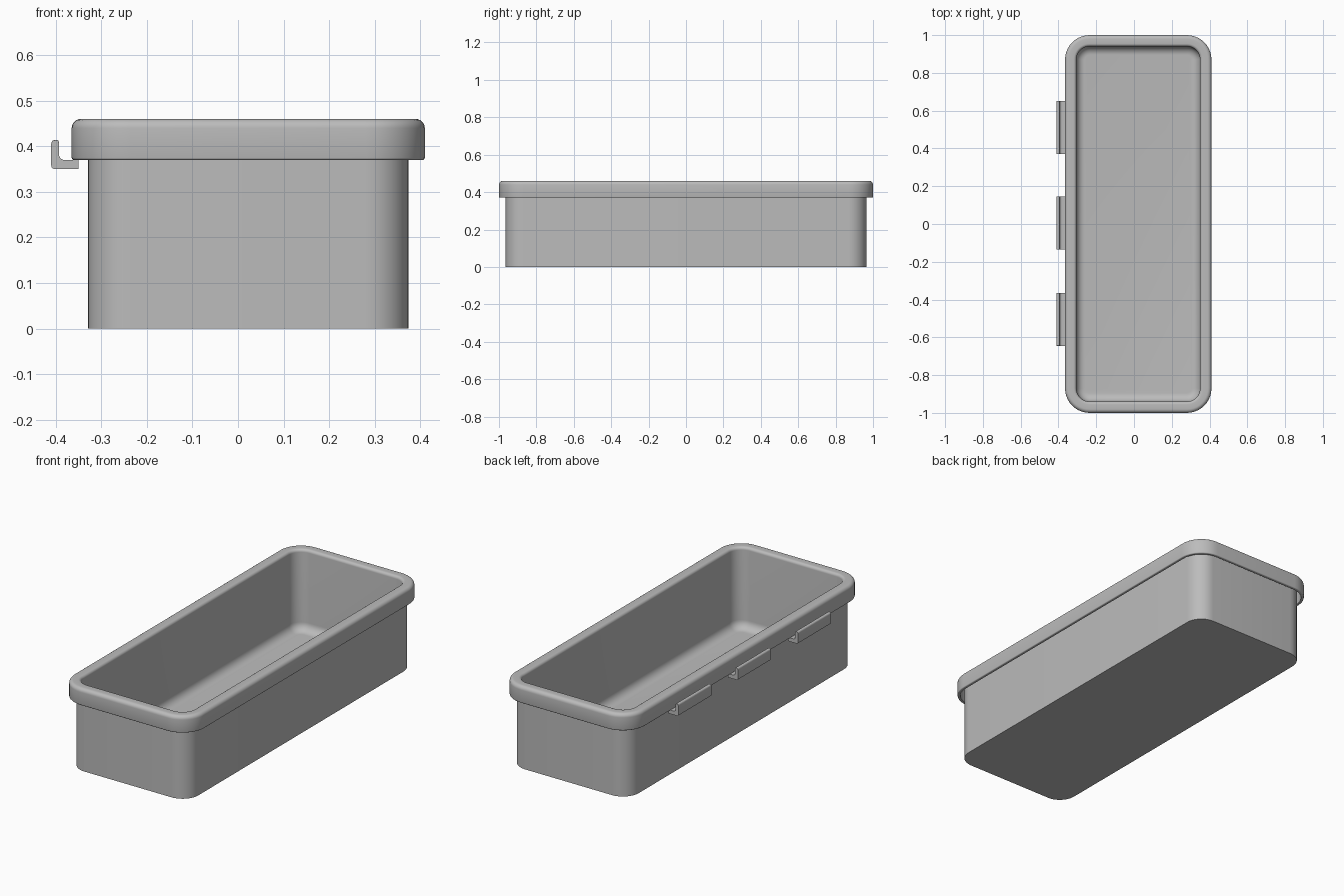
import bpy, bmesh, math

cube = bpy.data.objects.get("Cube")
if cube:
    bpy.data.objects.remove(cube, do_unlink=True)

gray = bpy.data.materials.new("plain gray")
gray.use_nodes = True
GRAY = (0.5, 0.5, 0.5, 1)
gray.diffuse_color = GRAY
gray.node_tree.nodes["Principled BSDF"].inputs["Base Color"].default_value = GRAY

CX, HX, HY, R = 0.0225, 0.3875, 1.0, 0.13   # rim centre, half sizes, corner radius
TOP, LIP, FLOOR = 0.46, 0.37, 0.025


def finish(bm, name):
    bmesh.ops.recalc_face_normals(bm, faces=bm.faces)
    mesh = bpy.data.meshes.new(name)
    bm.to_mesh(mesh)
    bm.free()
    mesh.materials.append(gray)
    obj = bpy.data.objects.new(name, mesh)
    bpy.context.collection.objects.link(obj)
    bpy.ops.object.select_all(action='DESELECT')
    bpy.context.view_layer.objects.active = obj
    obj.select_set(True)
    bpy.ops.object.shade_smooth_by_angle(angle=math.radians(35))
    return obj


def arc(cx, cz, r, start, end, steps=6):
    """Points of an arc, angles in degrees."""
    angles = [math.radians(start + (end - start) * i / steps) for i in range(steps + 1)]
    return [(cx + r * math.cos(a), cz + r * math.sin(a)) for a in angles]


def ring(bm, inset, z, steps=10):
    """Rounded rectangle, drawn in from the rim outline."""
    r = R - inset
    verts = []
    for k, (sx, sy) in enumerate([(1, 1), (-1, 1), (-1, -1), (1, -1)]):
        for x, y in arc(sx * (HX - R), sy * (HY - R), r, 90 * k, 90 * k + 90, steps):
            verts.append(bm.verts.new((CX + x, y, z)))
    return verts


# Wall section as (inset, height): outer wall, hollow turned-down rim, inner wall, floor
WALL, SKIRT, INNER, FILLET = 0.036, 0.015, 0.06, 0.045
profile = [(WALL, 0), (WALL, 0.445), (SKIRT, 0.445), (SKIRT, LIP)]
profile += arc(0.005, LIP + 0.005, 0.005, 270, 180, 3)
profile += arc(0.02, TOP - 0.02, 0.02, 180, 90)
profile += arc(INNER - 0.015, TOP - 0.015, 0.015, 90, 0)
profile += arc(INNER + FILLET, FLOOR + FILLET, FILLET, 180, 270, 8)

bm = bmesh.new()
rings = [ring(bm, inset, z) for inset, z in profile]
for a, b in zip(rings, rings[1:]):
    for i in range(len(a)):
        j = (i + 1) % len(a)
        bm.faces.new((a[i], a[j], b[j], b[i]))
bm.faces.new(rings[0])
bm.faces.new(rings[-1])
finish(bm, "tray")

# Three upturned hooks below the rim on the -x side
hook = [(-0.35, 0.35), (-0.35, LIP), (-0.365, LIP)]
hook += arc(-0.381, LIP + 0.012, 0.012, 270, 180, 4)
hook += arc(-0.398, 0.409, 0.005, 0, 90, 3)
hook += arc(-0.402, 0.406, 0.008, 90, 180, 4)
hook += arc(-0.402, 0.358, 0.008, 180, 270, 4)

for label, y in (("front", -0.505), ("middle", 0.005), ("back", 0.51)):
    bm = bmesh.new()
    ends = [[bm.verts.new((x, y + s * 0.14, z)) for x, z in hook] for s in (-1, 1)]
    for i in range(len(hook)):
        j = (i + 1) % len(hook)
        bm.faces.new((ends[0][i], ends[0][j], ends[1][j], ends[1][i]))
    for end in ends:
        bm.faces.new(end)
    # round the top corners of the upright plate
    tips = [e for e in bm.edges
            if all(v.co.z > 0.408 for v in e.verts)
            and abs(e.verts[0].co.y - e.verts[1].co.y) < 0.01]
    bmesh.ops.bevel(bm, geom=tips, offset=0.004, segments=3, affect='EDGES',
                    clamp_overlap=True)
    finish(bm, label + "_hook")
